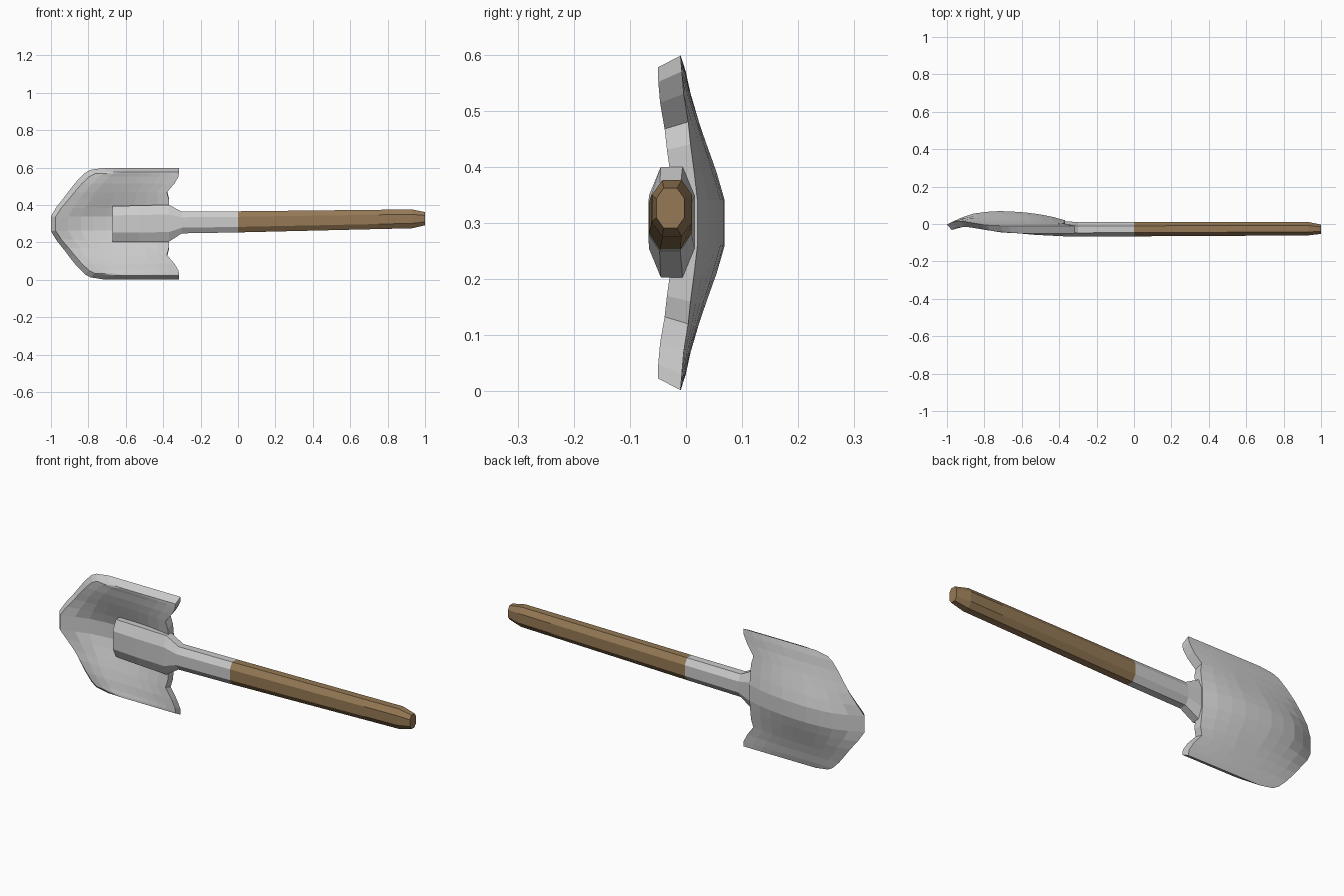
import bpy, bmesh, math

if "Cube" in bpy.data.objects:
    bpy.data.objects.remove(bpy.data.objects["Cube"])


def lerp_table(table, x):
    """Piecewise-linear lookup in a list of (x, value) pairs."""
    if x <= table[0][0]:
        return table[0][1]
    for (a, va), (b, vb) in zip(table, table[1:]):
        if x <= b:
            return va + (vb - va) * (x - a) / (b - a)
    return table[-1][1]


def finish(name, bm, color=None):
    bmesh.ops.recalc_face_normals(bm, faces=bm.faces)
    mesh = bpy.data.meshes.new(name)
    bm.to_mesh(mesh)
    bm.free()
    obj = bpy.data.objects.new(name, mesh)
    bpy.context.collection.objects.link(obj)
    if color:
        mat = bpy.data.materials.new(name + "_material")
        mat.diffuse_color = color
        mat.use_nodes = True
        mat.node_tree.nodes["Principled BSDF"].inputs["Base Color"].default_value = mat.diffuse_color
        mesh.materials.append(mat)
    return obj


def loft(name, rings, color=None):
    """Eight-sided rings (x, y_min, y_max, z_min, z_max) joined along x."""
    bm = bmesh.new()
    loops = []
    for x, y0, y1, z0, z1 in rings:
        cy, cz, hy, hz = (y0 + y1) / 2, (z0 + z1) / 2, (y1 - y0) / 2, (z1 - z0) / 2
        k = 0.48
        shape = [(1, k), (k, 1), (-k, 1), (-1, k), (-1, -k), (-k, -1), (k, -1), (1, -k)]
        loops.append([bm.verts.new((x, cy + hy * a, cz + hz * b)) for a, b in shape])
    for p, q in zip(loops, loops[1:]):
        for i in range(8):
            j = (i + 1) % 8
            bm.faces.new((p[i], p[j], q[j], q[i]))
    bm.faces.new(loops[0])
    bm.faces.new(loops[-1])
    return finish(name, bm, color)


# Blade: dished sheet described by its outline, cross curve and length curve
half_rows = [0.04, 0.09, 0.14, 0.18, 0.23, 0.27, 0.287, 0.298]
rows = [-d for d in reversed(half_rows)] + half_rows
front_edge = [(0.04, -1.0), (0.09, -0.97), (0.14, -0.93), (0.18, -0.90),
              (0.23, -0.86), (0.27, -0.82), (0.287, -0.79), (0.298, -0.72)]
back_edge = [(0.14, -0.37), (0.18, -0.38), (0.20, -0.37), (0.25, -0.32), (0.3, -0.315)]
cross = [(0.04, 1.0), (0.10, 0.77), (0.17, 0.46), (0.22, 0.26), (0.27, 0.12), (0.3, 0)]
length = [(-1.0, 0.1), (-0.97, 0.32), (-0.87, 0.8), (-0.78, 0.95), (-0.7, 1.0),
          (-0.55, 0.87), (-0.45, 0.65), (-0.37, 0.38), (-0.31, 0.25)]
steps = 9


def blade_layer(bm, inner):
    grid = []
    for d in rows:
        a = abs(d)
        x0, x1 = lerp_table(front_edge, a), lerp_table(back_edge, a)
        line = []
        for i in range(steps + 1):
            t = i / steps
            x = x0 + (x1 - x0) * t
            y = -0.01 + 0.08 * lerp_table(cross, a) * lerp_table(length, x)
            z = 0.3 + d
            if inner:
                y = max(y - 0.03 - 0.012 * min(1, t * 6), -0.05)
                x += 0.025 * (1 - t)
                z = 0.3 + d * 0.93
            line.append(bm.verts.new((x, y, z)))
        grid.append(line)
    for p, q in zip(grid, grid[1:]):
        for i in range(steps):
            bm.faces.new((p[i], p[i + 1], q[i + 1], q[i]))
    return grid


def rim(grid):
    return (grid[0][:-1] + [r[-1] for r in grid[:-1]]
            + grid[-1][:0:-1] + [r[0] for r in grid[:0:-1]])


bm = bmesh.new()
outer, inner = rim(blade_layer(bm, False)), rim(blade_layer(bm, True))
for i in range(len(outer)):
    j = (i + 1) % len(outer)
    bm.faces.new((outer[i], outer[j], inner[j], inner[i]))
finish("blade", bm)

# Metal socket: broad tongue on the blade, narrowing to the neck
loft("socket", [
    (-0.67, -0.045, 0.05, 0.203, 0.393),
    (-0.53, -0.058, 0.04, 0.203, 0.397),
    (-0.37, -0.066, 0.015, 0.203, 0.40),
    (-0.30, -0.067, 0.01, 0.248, 0.364),
    (0.0, -0.066, 0.01, 0.253, 0.366),
])

# Wooden handle, tapered at the far end
loft("handle", [
    (0.0, -0.066, 0.01, 0.253, 0.366),
    (0.75, -0.062, 0.011, 0.271, 0.374),
    (0.93, -0.061, 0.011, 0.275, 0.376),
    (1.0, -0.053, -0.003, 0.291, 0.362),
], (0.30, 0.19, 0.09, 1))
